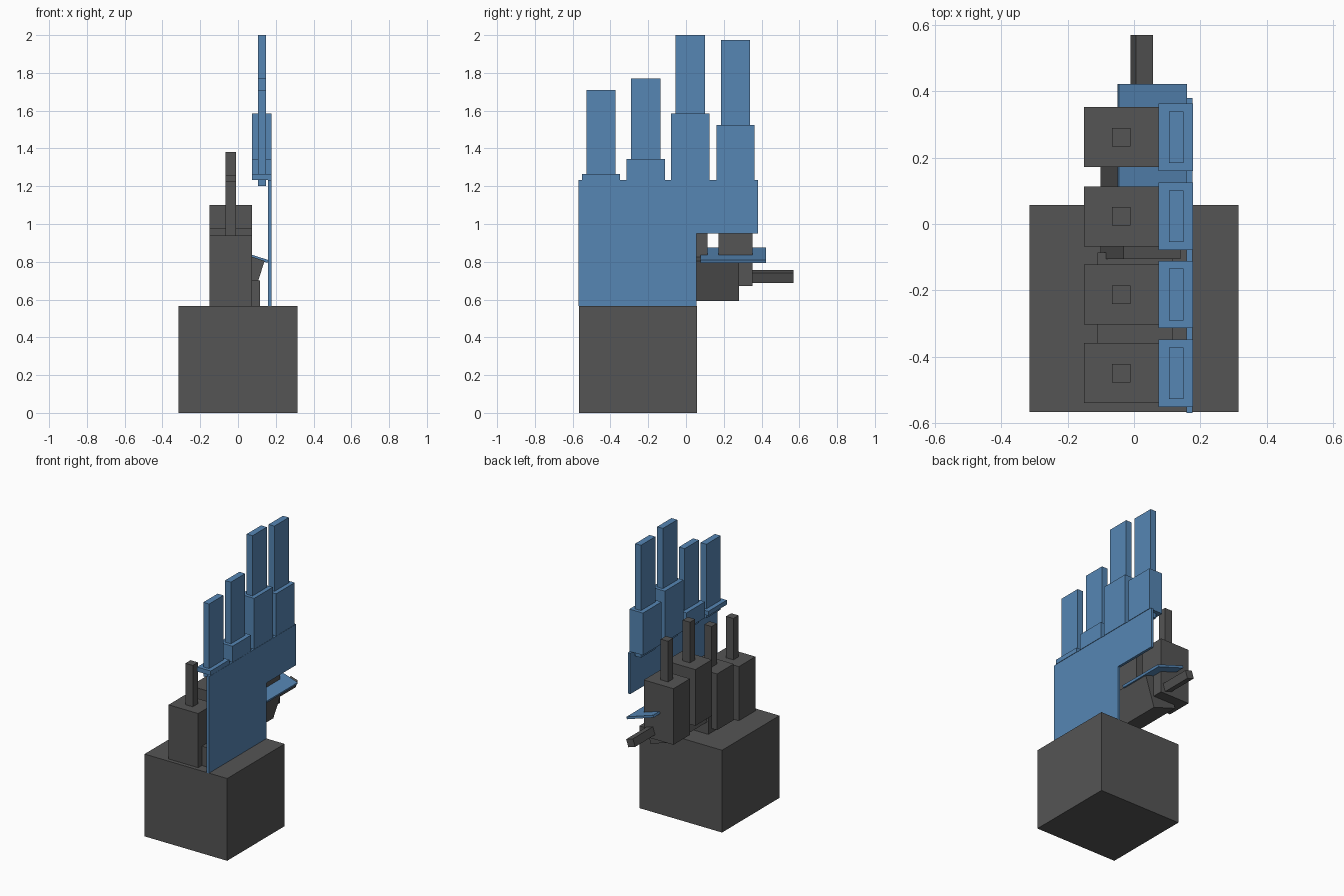
import bpy
import math

cube = bpy.data.objects.get("Cube")
if cube:
    bpy.data.objects.remove(cube, do_unlink=True)


def material(name, color):
    mat = bpy.data.materials.new(name)
    mat.use_nodes = True
    mat.diffuse_color = color
    mat.node_tree.nodes["Principled BSDF"].inputs["Base Color"].default_value = color
    return mat


BLUE = material("steel blue", (0.092, 0.238, 0.456, 1))
GREY = material("dark grey", (0.09, 0.09, 0.09, 1))


def box(name, mat, center, size, tilt=0):
    """Box given by centre and size, tilted about the y axis in degrees."""
    bpy.ops.mesh.primitive_cube_add(size=1, location=center)
    obj = bpy.context.object
    obj.name = name
    obj.scale = size
    obj.rotation_euler.y = math.radians(tilt)
    obj.data.materials.append(mat)
    return obj


def post(name, mat, x, y, bottom, top, width, depth):
    """Upright box between two heights."""
    box(name, mat, (x, y, (bottom + top) / 2), (width, depth, top - bottom))


def plate(name, mat, outline, x, thickness):
    """Flat plate from a (y, z) outline, extruded along x."""
    n = len(outline)
    verts = [(x + side * thickness / 2, y, z) for side in (-1, 1) for y, z in outline]
    faces = [list(range(n))[::-1], list(range(n, 2 * n))]
    faces += [(i, (i + 1) % n, n + (i + 1) % n, n + i) for i in range(n)]
    mesh = bpy.data.meshes.new(name)
    mesh.from_pydata(verts, [], faces)
    mesh.materials.append(mat)
    obj = bpy.data.objects.new(name, mesh)
    bpy.context.collection.objects.link(obj)


# Wrist block and inner palm
post("wrist_block", GREY, 0, -0.255, 0, 0.567, 0.63, 0.625)
post("inner_palm", GREY, 0.003, -0.293, 0.56, 0.70, 0.226, 0.415)

# Back-of-hand plate with a notch above the thumb
plate("hand_plate", BLUE,
      [(-0.57, 0.567), (0.055, 0.567), (0.055, 0.95),
       (0.38, 0.95), (0.38, 1.232), (-0.57, 1.232)], 0.168, 0.018)

# Four fingers: y, tops of blue knuckle and tip, tops of grey knuckle and tip
fingers = {
    "little": (-0.45, 1.265, 1.71, 0.94, 1.225),
    "ring": (-0.213, 1.345, 1.77, 0.98, 1.26),
    "middle": (0.023, 1.585, 2.0, 1.10, 1.38),
    "index": (0.262, 1.525, 1.975, 1.06, 1.34),
}
for name, (y, armor_top, armor_tip, joint_top, joint_tip) in fingers.items():
    post(name + "_armor_knuckle", BLUE, 0.126, y, 1.234, armor_top, 0.104, 0.203)
    post(name + "_armor_tip", BLUE, 0.127, y, 1.2, armor_tip, 0.044, 0.156)
    post(name + "_joint", GREY, -0.038, y, joint_top - 0.387, joint_top, 0.226, 0.181)
    post(name + "_joint_tip", GREY, -0.038, y, joint_top, joint_tip, 0.056, 0.056)

# Thumb, lying backwards and rolled outwards
box("thumb_joint", GREY, (0.02, 0.088, 0.727), (0.182, 0.386, 0.222), 18)
box("thumb_joint_tip", GREY, (0.023, 0.425, 0.722), (0.054, 0.29, 0.054), 18)
box("thumb_armor", BLUE, (0.055, 0.25, 0.835), (0.215, 0.345, 0.016), 18)
